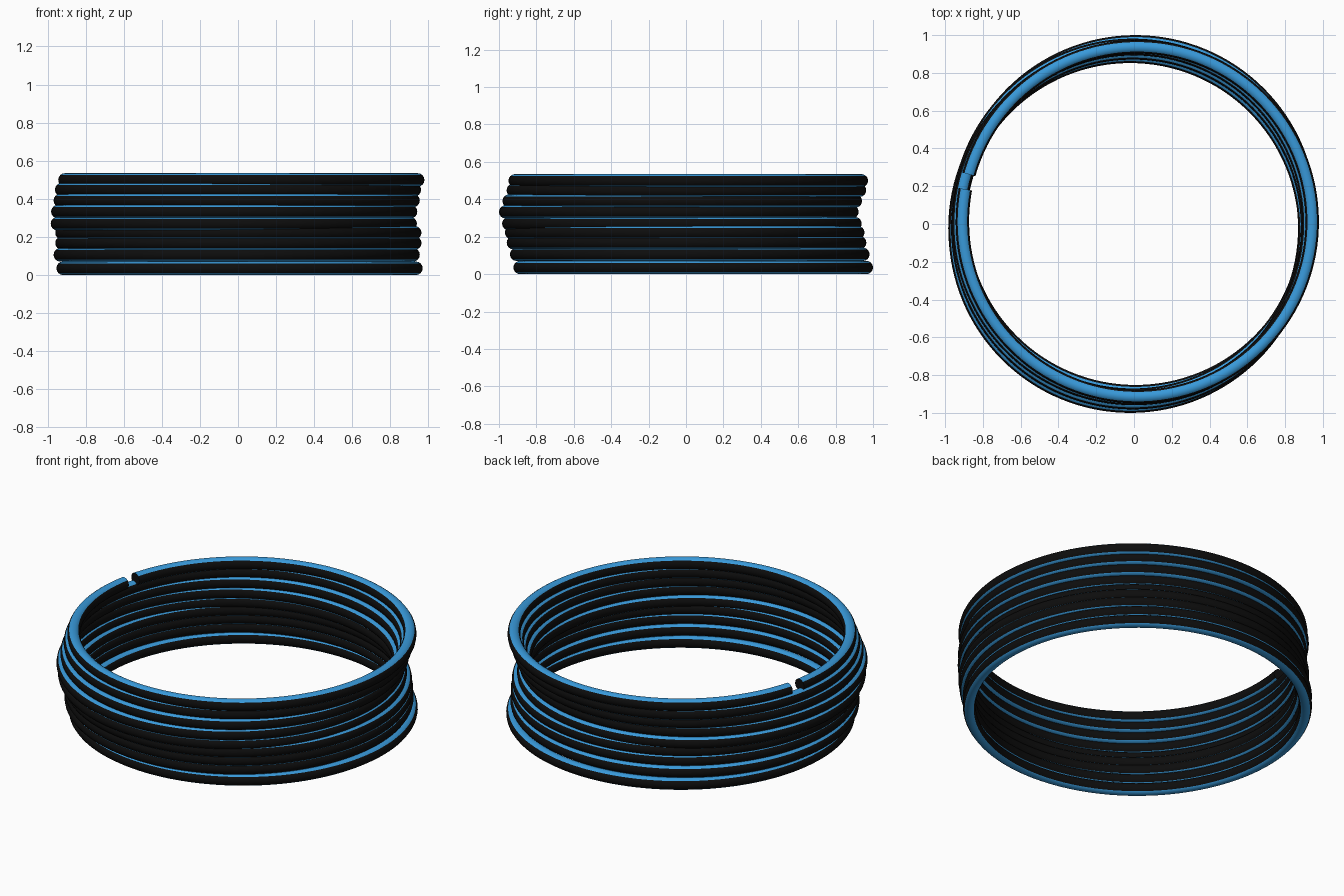
import bpy, bmesh, math

if "Cube" in bpy.data.objects:
    bpy.data.objects.remove(bpy.data.objects["Cube"])

R, r = 0.926, 0.0355        # ring radius, tube radius
SIDES = 16

def material(name, rgb):
    m = bpy.data.materials.new(name)
    m.diffuse_color = (*rgb, 1)
    m.use_nodes = True
    m.node_tree.nodes["Principled BSDF"].inputs["Base Color"].default_value = m.diffuse_color
    return m

black = material("black", (0.004, 0.004, 0.004))
blue = material("blue", (0.04, 0.32, 0.70))

def ring(name, x, y, z, gap=None, steps=128):
    """Round-section ring: black sides, blue top and bottom quarters; gap = (start, end) in degrees."""
    bm = bmesh.new()
    if gap:
        a0, a1 = math.radians(gap[1]), math.radians(gap[0] + 360)
    else:
        a0, a1 = 0, math.tau
    count = steps + 1 if gap else steps
    loops = []
    for i in range(count):
        a = a0 + (a1 - a0) * i / steps
        loop = []
        for j in range(SIDES):
            t = math.tau * j / SIDES
            d = R + r * math.cos(t)
            loop.append(bm.verts.new((d * math.cos(a), d * math.sin(a), r * math.sin(t))))
        loops.append(loop)
    for i in range(steps):
        p, q = loops[i], loops[(i + 1) % count]
        for j in range(SIDES):
            k = (j + 1) % SIDES
            f = bm.faces.new((p[j], q[j], q[k], p[k]))
            # blue where the tube faces up or down
            f.material_index = int(abs(math.sin(math.tau * (j + 0.5) / SIDES)) > 0.707)
    if gap:                  # flat black ends
        bm.faces.new(loops[0])
        bm.faces.new(loops[-1])
    bmesh.ops.recalc_face_normals(bm, faces=bm.faces)
    me = bpy.data.meshes.new(name)
    bm.to_mesh(me)
    bm.free()
    me.materials.append(black)
    me.materials.append(blue)
    ob = bpy.data.objects.new(name, me)
    ob.location = (x, y, z)
    bpy.context.collection.objects.link(ob)
    bpy.ops.object.select_all(action='DESELECT')
    ob.select_set(True)
    bpy.context.view_layer.objects.active = ob
    bpy.ops.object.shade_smooth_by_angle(angle=math.radians(40))

# loosely stacked rings, bottom to top: x, y offset and height
stack = [
    (0.008, 0.0385, 0.0355), (-0.007, 0.020, 0.106), (0.002, 0.003, 0.168),
    (0.002, -0.007, 0.222), (-0.022, -0.022, 0.270), (-0.020, -0.0385, 0.333),
    (-0.007, -0.020, 0.391), (0.000, 0.002, 0.448),
]
for n, pos in enumerate(stack, 1):
    ring(f"ring_{n}", *pos)

# top ring is open at the left
ring("open_top_ring", 0.0175, 0.012, 0.4995, gap=(164.3, 169.3))
